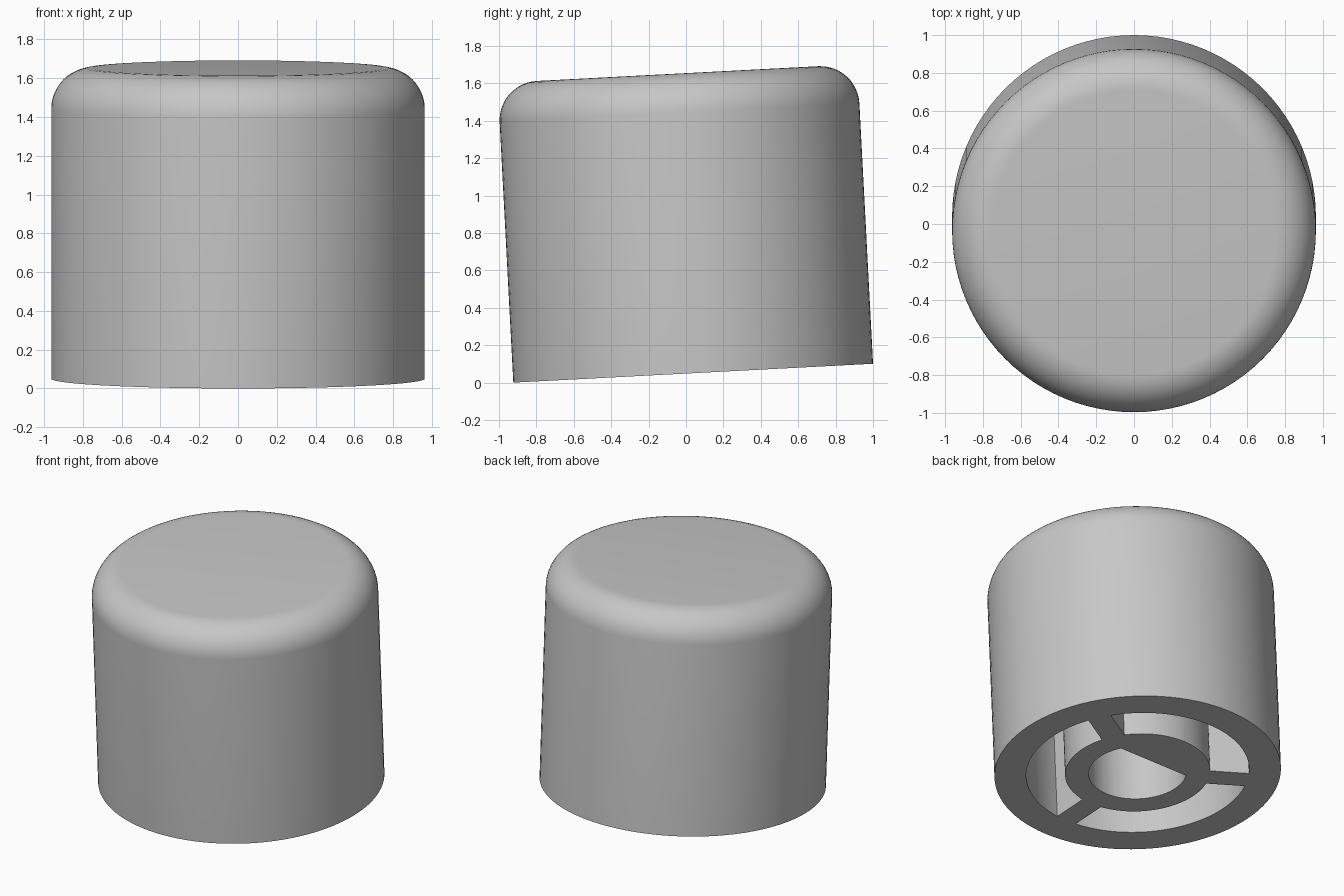
import bpy, bmesh, math
from mathutils import Matrix

if "Cube" in bpy.data.objects:
    bpy.data.objects.remove(bpy.data.objects["Cube"], do_unlink=True)

TILT = math.radians(3)
RADIUS, HEIGHT, FILLET = 0.963, 1.604, 0.21
RIM_INNER, HUB_OUTER, BORE = 0.75, 0.488, 0.33
FLAT = 0.166            # distance of the bore's flat from the axis
SPOKE_HALF = 0.08
POCKET_DEPTH, BORE_DEPTH = 1.36, 1.25

grey = bpy.data.materials.new("plain grey")
grey.use_nodes = True
colour = (0.57, 0.57, 0.57, 1)
grey.diffuse_color = colour
grey.node_tree.nodes["Principled BSDF"].inputs["Base Color"].default_value = colour


def make_object(name, bm):
    bmesh.ops.recalc_face_normals(bm, faces=bm.faces)
    mesh = bpy.data.meshes.new(name)
    bm.to_mesh(mesh)
    bm.free()
    mesh.materials.append(grey)
    obj = bpy.data.objects.new(name, mesh)
    bpy.context.collection.objects.link(obj)
    return obj


def arc(radius, start, end, steps):
    return [(radius * math.cos(start + (end - start) * i / steps),
             radius * math.sin(start + (end - start) * i / steps))
            for i in range(steps + 1)]


def prism(bm, outline, bottom, top):
    base = bm.faces.new([bm.verts.new((x, y, bottom)) for x, y in outline])
    result = bmesh.ops.extrude_face_region(bm, geom=[base])
    verts = [g for g in result["geom"] if isinstance(g, bmesh.types.BMVert)]
    bmesh.ops.translate(bm, verts=verts, vec=(0, 0, top - bottom))


# Knob body: rounded profile spun around the axis
profile = [(0, 0), (RADIUS, 0)]
profile += [(RADIUS - FILLET + x, HEIGHT - FILLET + z)
            for x, z in arc(FILLET, 0, math.pi / 2, 12)]
profile.append((0, HEIGHT))
bm = bmesh.new()
verts = [bm.verts.new((r, 0, z)) for r, z in profile]
edges = [bm.edges.new(pair) for pair in zip(verts, verts[1:])]
bmesh.ops.spin(bm, geom=verts + edges, cent=(0, 0, 0), axis=(0, 0, 1),
               angle=math.tau, steps=96)
bmesh.ops.remove_doubles(bm, verts=bm.verts, dist=0.0005)
knob = make_object("knob_body", bm)

# Cutter: three pockets that leave straight spokes between rim and hub
bm = bmesh.new()
outer_gap = math.asin(SPOKE_HALF / RIM_INNER)
inner_gap = math.asin(SPOKE_HALF / HUB_OUTER)
for k in range(3):
    start = math.radians(30 + 120 * k)
    end = start + math.tau / 3
    outline = arc(RIM_INNER, start + outer_gap, end - outer_gap, 28)
    outline += arc(HUB_OUTER, end - inner_gap, start + inner_gap, 28)
    prism(bm, outline, -0.1, POCKET_DEPTH)

# Cutter: shaft bore with one flat towards the back
flat_angle = math.asin(FLAT / BORE)
prism(bm, arc(BORE, math.pi - flat_angle, math.tau + flat_angle, 48), -0.1, BORE_DEPTH)
cutter = make_object("underside_cutter", bm)
cutter.hide_render = True

# Hollow out the underside
cut = knob.modifiers.new("underside", "BOOLEAN")
cut.operation = "DIFFERENCE"
cut.solver = "EXACT"
cut.object = cutter
bpy.context.view_layer.objects.active = knob
knob.select_set(True)
cutter.select_set(False)
bpy.ops.object.modifier_apply(modifier=cut.name)
bpy.data.objects.remove(cutter, do_unlink=True)

# Lean the knob forward and rest it on the ground
knob.data.transform(Matrix.Translation((0, 1 - RADIUS * math.cos(TILT), RADIUS * math.sin(TILT)))
                    @ Matrix.Rotation(TILT, 4, "X"))
bpy.ops.object.shade_smooth_by_angle(angle=math.radians(30))
